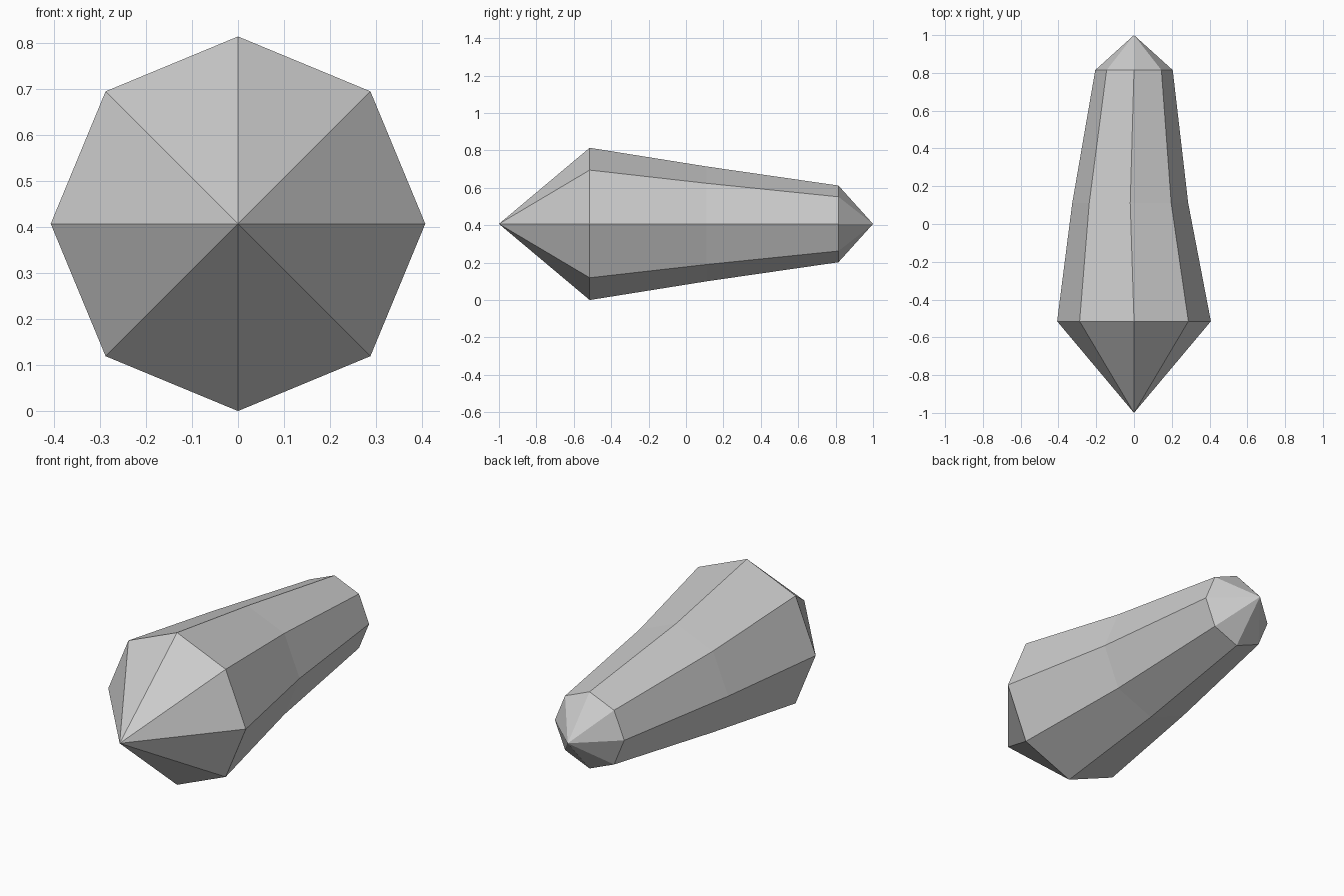
import bpy
import bmesh
from math import cos, sin, tau

if "Cube" in bpy.data.objects:
    bpy.data.objects.remove(bpy.data.objects["Cube"], do_unlink=True)

SIDES = 8
AXIS_Z = 0.407
# Rings along the crystal: y, radius, sideways bend
RINGS = [(-0.515, 0.407, 0.0), (0.11, 0.307, -0.02), (0.815, 0.205, 0.0)]

# Single flat grey
grey = bpy.data.materials.new("stone grey")
grey.use_nodes = True
colour = (0.6, 0.6, 0.6, 1)
grey.diffuse_color = colour
grey.node_tree.nodes["Principled BSDF"].inputs["Base Color"].default_value = colour

bm = bmesh.new()


def ring(y, radius, bend):
    angles = [tau * i / SIDES for i in range(SIDES)]
    return [bm.verts.new((bend + radius * cos(a), y, AXIS_Z + radius * sin(a)))
            for a in angles]


# Faceted shaft
loops = [ring(*r) for r in RINGS]
for a, b in zip(loops, loops[1:]):
    for i in range(SIDES):
        j = (i + 1) % SIDES
        bm.faces.new((a[i], a[j], b[j], b[i]))

# Pointed tips
for loop, y in ((loops[0], -1), (loops[-1], 1)):
    tip = bm.verts.new((0, y, AXIS_Z))
    for i in range(SIDES):
        bm.faces.new((loop[i], loop[(i + 1) % SIDES], tip))

bmesh.ops.recalc_face_normals(bm, faces=bm.faces[:])
mesh = bpy.data.meshes.new("crystal")
bm.to_mesh(mesh)
bm.free()
mesh.materials.append(grey)
bpy.context.collection.objects.link(bpy.data.objects.new("crystal", mesh))
